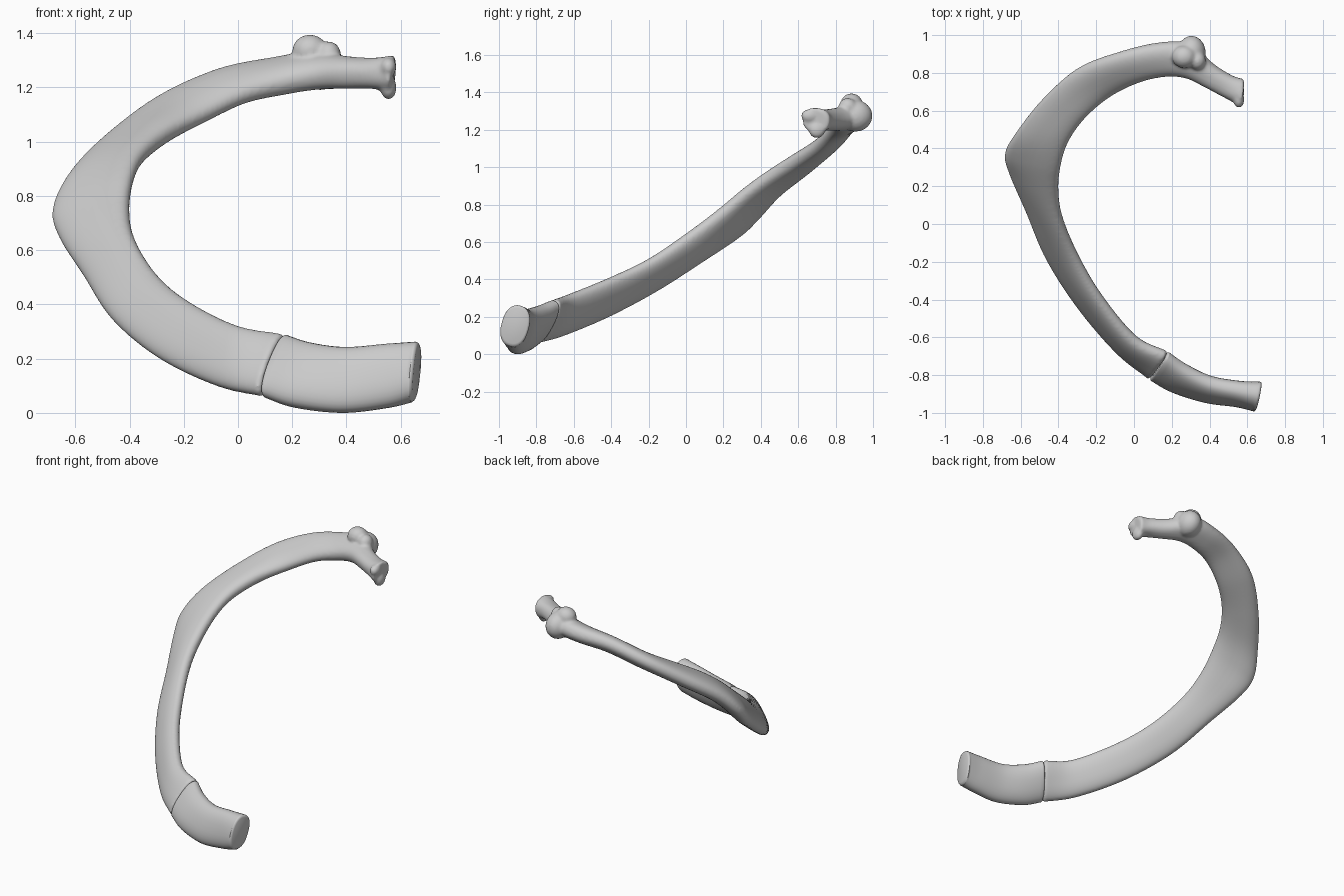
import bpy, bmesh, math
from mathutils import Vector

if "Cube" in bpy.data.objects:
    bpy.data.objects.remove(bpy.data.objects["Cube"])

# One flat colour for the whole rib
mat = bpy.data.materials.new("bone_grey")
mat.diffuse_color = (0.6, 0.6, 0.6, 1)
mat.use_nodes = True
mat.node_tree.nodes["Principled BSDF"].inputs["Base Color"].default_value = mat.diffuse_color

# Stations: inner/upper edge, outer/lower edge, half thickness
CARTILAGE = [
    ((.672, -.885, .26), (.648, -.945, .045), .075),
    ((.55, -.87, .253), (.55, -.93, .02), .063),
    ((.40, -.835, .24), (.38, -.915, .003), .060),
    ((.27, -.765, .255), (.20, -.865, .025), .060),
    ((.175, -.69, .285), (.085, -.81, .065), .052),
]
SHAFT = [
    ((.175, -.69, .285), (.085, -.81, .065), .052),
    ((.00, -.61, .32), (-.08, -.67, .10), .050),
    ((-.18, -.39, .41), (-.29, -.43, .20), .048),
    ((-.30, -.18, .51), (-.46, -.17, .34), .048),
    ((-.385, .02, .645), (-.565, .08, .50), .050),
    ((-.405, .18, .76), (-.655, .28, .64), .055),
    ((-.385, .33, .88), (-.68, .38, .74), .055),
    ((-.34, .45, .96), (-.62, .49, .865), .055),
    ((-.25, .57, 1.03), (-.485, .66, 1.005), .055),
    ((-.12, .68, 1.09), (-.30, .82, 1.15), .052),
    ((.03, .755, 1.16), (-.08, .905, 1.25), .052),
    ((.17, .785, 1.20), (.13, .955, 1.285), .058),
    ((.28, .775, 1.225), (.29, .95, 1.30), .062),
    ((.38, .725, 1.235), (.42, .845, 1.275), .058),
    ((.47, .675, 1.24), (.51, .79, 1.265), .056),
    ((.565, .62, 1.265), (.582, .765, 1.235), .068),
]
STEPS, SIDES = 8, 32


def spline(vals, i, t):
    """Smooth interpolation through a list of values."""
    n = len(vals)
    p1, p2 = vals[i], vals[i + 1]
    p0 = vals[i - 1] if i > 0 else p1 * 2 - p2
    p3 = vals[i + 2] if i + 2 < n else p2 * 2 - p1
    return (p1 * 2 + (p2 - p0) * t + (p0 * 2 - p1 * 5 + p2 * 4 - p3) * t * t
            + (p1 * 3 - p0 - p2 * 3 + p3) * t ** 3) * 0.5


def sweep(bm, stations):
    """Skin flattened oval sections between the two edge curves."""
    cols = [[Vector(s[0]) for s in stations], [Vector(s[1]) for s in stations],
            [s[2] for s in stations]]
    pts = [[spline(c, i, k / STEPS) for c in cols]
           for i in range(len(stations) - 1) for k in range(STEPS)]
    pts.append([c[-1] for c in cols])
    mids = [(u + l) / 2 for u, l, _ in pts]
    rings = []
    for j, (u, l, thick) in enumerate(pts):
        tan = (mids[min(j + 1, len(mids) - 1)] - mids[max(j - 1, 0)]).normalized()
        wide = (u - l) / 2
        thin = tan.cross(wide).normalized() * thick
        rings.append((mids[j], wide, thin, tan))
    # Softened rims at both ends
    rim = 0.012

    def soft(ring, sign):
        c, w, th, tan = ring
        return [(c + tan * sign * rim * a, w * f, th * f, tan)
                for a, f in ((0.25, .99), (0.7, .95), (1.0, .86))]
    first, last = rings[0], rings[-1]
    c, w, th, tan = first
    rings[0] = (c + tan * rim, w, th, tan)
    c, w, th, tan = last
    rings[-1] = (c - tan * rim, w, th, tan)
    rings = soft(rings[0], -1)[::-1] + rings + soft(rings[-1], 1)
    loops = []
    for c, w, th, _ in rings:
        loop = []
        for k in range(SIDES):
            a = 2 * math.pi * k / SIDES
            ca, sa = math.cos(a), math.sin(a)
            sq = lambda v: math.copysign(abs(v) ** 0.85, v)
            loop.append(bm.verts.new(c + w * sq(ca) + th * sq(sa)))
        loops.append(loop)
    for a, b in zip(loops, loops[1:]):
        for k in range(SIDES):
            n = (k + 1) % SIDES
            bm.faces.new((a[k], a[n], b[n], b[k]))
    bm.faces.new(loops[0][::-1])
    bm.faces.new(loops[-1])


def knob(bm, centre, radii):
    """Rounded lump that is fused into the bone."""
    made = bmesh.ops.create_uvsphere(bm, u_segments=24, v_segments=16, radius=1)
    for v in made["verts"]:
        v.co = Vector([c + p * r for c, p, r in zip(centre, v.co, radii)])


def finish(name, bm):
    bmesh.ops.recalc_face_normals(bm, faces=bm.faces)
    mesh = bpy.data.meshes.new(name)
    bm.to_mesh(mesh)
    bm.free()
    mesh.materials.append(mat)
    obj = bpy.data.objects.new(name, mesh)
    bpy.context.collection.objects.link(obj)
    bpy.context.view_layer.objects.active = obj
    obj.select_set(True)
    bpy.ops.object.shade_smooth_by_angle(angle=math.radians(50))
    obj.select_set(False)
    return obj


# Front cartilage
bm = bmesh.new()
sweep(bm, CARTILAGE)
finish("front_cartilage", bm)

# Bony shaft with the bumps near its rear end, fused into one skin
bm = bmesh.new()
sweep(bm, SHAFT)
knob(bm, (.305, .905, 1.275), (.075, .092, .085))   # rear tubercle
knob(bm, (.265, .885, 1.335), (.065, .060, .060))   # upper tubercle
knob(bm, (.335, .865, 1.32), (.045, .05, .05))      # ridge toward the neck
knob(bm, (.555, .70, 1.20), (.030, .045, .045))     # lower lip of the head
knob(bm, (.555, .66, 1.275), (.030, .045, .035))    # upper lip of the head
shaft = finish("rib_shaft", bm)
remesh = shaft.modifiers.new("fuse", 'REMESH')
remesh.mode = 'VOXEL'
remesh.voxel_size = 0.009
remesh.use_smooth_shade = True
relax = shaft.modifiers.new("relax", 'SMOOTH')
relax.factor = 0.5
relax.iterations = 6
